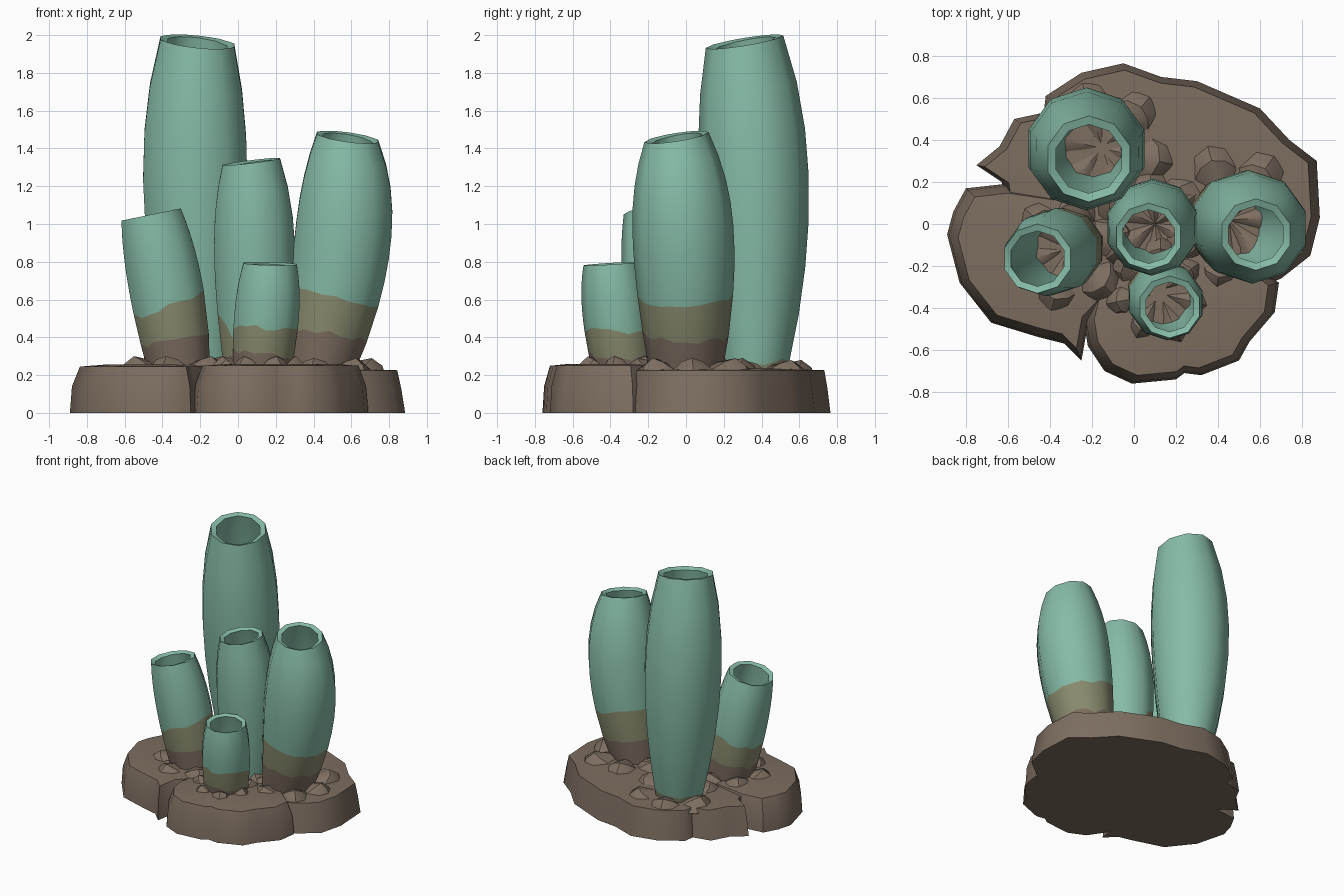
import bpy, bmesh, math, random
from mathutils import Vector

random.seed(4)
cube = bpy.data.objects.get("Cube")
if cube:
    bpy.data.objects.remove(cube)


def material(name, rgb):
    m = bpy.data.materials.new(name)
    m.use_nodes = True
    m.diffuse_color = (*rgb, 1)
    bsdf = m.node_tree.nodes["Principled BSDF"]
    bsdf.inputs["Base Color"].default_value = (*rgb, 1)
    bsdf.inputs["Roughness"].default_value = 0.9
    return m


TEAL = material("teal", (0.24, 0.50, 0.385))
OLIVE = material("olive", (0.255, 0.265, 0.16))
BROWN = material("rock brown", (0.205, 0.155, 0.117))


def finish(name, bm, mats, angle):
    bmesh.ops.recalc_face_normals(bm, faces=bm.faces)
    mesh = bpy.data.meshes.new(name)
    bm.to_mesh(mesh)
    bm.free()
    for m in mats:
        mesh.materials.append(m)
    ob = bpy.data.objects.new(name, mesh)
    bpy.context.collection.objects.link(ob)
    bpy.ops.object.select_all(action="DESELECT")
    ob.select_set(True)
    bpy.context.view_layer.objects.active = ob
    bpy.ops.object.shade_smooth_by_angle(angle=math.radians(angle))
    return ob


def bridge(bm, a, b, mat=0):
    n = len(a)
    for i in range(n):
        j = (i + 1) % n
        bm.faces.new((a[i], a[j], b[j], b[i])).material_index = mat


def fan(bm, ring, point):
    c = bm.verts.new(point)
    for i in range(len(ring)):
        bm.faces.new((ring[i], ring[(i + 1) % len(ring)], c))


# Hollow bulging tube with wavy colour bands near its foot
def tube(name, foot, mid, top, radii, height, tilt, brown, olive, widest=0.5):
    z0, cols = 0.2, 20
    foot, mid, top = Vector(foot), Vector(mid), Vector(top)
    r_foot, r_mid, r_top = radii

    def centre(t):
        return foot * (1 - t) * (1 - 2 * t) + mid * 4 * t * (1 - t) + top * t * (2 * t - 1)

    def radius(t):
        if t < widest:
            return r_mid - (r_mid - r_foot) * ((widest - t) / widest) ** 1.8
        return r_mid - (r_mid - r_top) * ((t - widest) / (1 - widest)) ** 2.3

    def edge(band, a):
        level, swing, facing = band
        return level + swing * math.cos(a - math.radians(facing)) + random.uniform(-.015, .015)

    bm = bmesh.new()
    outer = [[] for _ in range(10)]
    inner = [[] for _ in range(6)]
    for i in range(cols):
        a = math.tau * i / cols
        d = Vector((math.cos(a), math.sin(a)))
        facet = 1 if i % 2 else math.cos(math.tau / cols)
        z_top = height + r_top * d.dot(Vector(tilt))
        low = max(edge(brown, a), z0 + 0.01)
        high = max(edge(olive, a), low + 0.01)
        levels = [z0, low, high] + [high + (z_top - high) * k / 7 for k in range(1, 8)]
        for ring, z in zip(outer, levels):
            t = (z - z0) / (z_top - z0)
            p = centre(t) + d * radius(t) * facet
            ring.append(bm.verts.new((p.x, p.y, z)))
        for k, ring in enumerate(inner):
            t = 1 - k / 5
            p = centre(t) + d * (radius(t) - r_top * 0.2) * facet
            ring.append(bm.verts.new((p.x, p.y, z0 + (z_top - z0) * t - 0.012)))
    for k in range(9):
        bridge(bm, outer[k], outer[k + 1], (2, 1)[k] if k < 2 else 0)
    bridge(bm, outer[-1], inner[0])
    for k in range(5):
        bridge(bm, inner[k], inner[k + 1])
    finish(name, bm, (TEAL, OLIVE, BROWN), 45)


# Scalloped stone collar around a tube foot
def collar(name, centre, size, lobes, turn, height):
    bm = bmesh.new()
    n = lobes * 4
    rings = []
    bumps = [random.uniform(0.9, 1.1) for _ in range(lobes)]
    for scale, z in ((1.06, 0.19), (1.0, height - 0.04), (0.82, height), (0.5, height - 0.02)):
        ring = []
        for i in range(n):
            a = math.tau * i / n + turn
            bulge = 0.86 + 0.16 * abs(math.sin(math.pi * i / 4))
            r = size * scale * bulge * bumps[i // 4]
            lift = 0.03 * (bulge - 0.94) / 0.08 if z > 0.2 else 0
            ring.append(bm.verts.new((centre[0] + r * math.cos(a),
                                      centre[1] + r * math.sin(a), z + lift)))
        rings.append(ring)
    for a, b in zip(rings, rings[1:]):
        bridge(bm, a, b)
    fan(bm, rings[-1], (*centre, height - 0.02))
    finish(name, bm, (BROWN,), 35)


# Broad rock slab with steep rounded sides
def slab(name, centre, outline, height, shoulder):
    bm = bmesh.new()
    rings = []
    for scale, z in ((1, 0), (0.975, height * 0.55), (shoulder, height * 0.96), (0.6, height)):
        rings.append([bm.verts.new((centre[0] + (x - centre[0]) * scale,
                                    centre[1] + (y - centre[1]) * scale, z))
                      for x, y in outline])
    for a, b in zip(rings, rings[1:]):
        bridge(bm, a, b)
    fan(bm, rings[0], (*centre, 0))
    fan(bm, rings[-1], (*centre, height))
    finish(name, bm, (BROWN,), 50)


slab("back_rock", (0.05, 0.12), [
    (-.75, .28), (-.64, .37), (-.57, .5), (-.43, .53), (-.42, .61), (-.25, .72), (-.05, .765),
    (.13, .7), (.3, .68), (.6, .55), (.74, .4), (.87, .3), (.885, .03), (.84, -.15), (.7, -.26),
    (.2, -.45), (-.3, -.4), (-.6, 0), (-.63, .2)], 0.235, 0.95)
slab("left_rock", (-0.45, -0.17), [
    (-.62, .19), (-.8, .17), (-.86, .06), (-.89, -.05), (-.83, -.28), (-.68, -.47), (-.45, -.54),
    (-.33, -.57), (-.25, -.65), (-.22, -.48), (-.05, -.3), (-.1, 0), (-.35, .15)], 0.255, 0.88)
slab("front_rock", (0.22, -0.4), [
    (-.2, -.3), (-.24, -.46), (-.22, -.58), (-.14, -.7), (-.01, -.76), (.2, -.74), (.24, -.71),
    (.32, -.72), (.5, -.65), (.55, -.56), (.67, -.42), (.69, -.28), (.5, -.12), (.1, -.1)], 0.26, 0.89)

collar("tall_collar", (-0.15, 0.36), 0.34, 6, 0.3, 0.25)
collar("right_collar", (0.45, 0.02), 0.33, 7, 0.5, 0.26)
collar("middle_collar", (0.1, 0.0), 0.26, 6, 0.1, 0.26)
collar("left_collar", (-0.32, -0.12), 0.28, 6, 0.8, 0.27)
collar("front_collar", (0.12, -0.33), 0.25, 7, 0.2, 0.27)

tube("tall_tube", (-0.19, 0.36), (-0.225, 0.365), (-0.215, 0.31), (0.17, 0.29, 0.205),
     1.965, (-0.1, 0.16), (0.21, 0, 0), (0.25, 0.03, 90), 0.58)
tube("right_tube", (0.43, 0.0), (0.545, -0.01), (0.58, -0.05), (0.19, 0.268, 0.17),
     1.46, (-0.13, 0.15), (0.41, 0.03, 200), (0.62, 0.06, 180), 0.56)
tube("middle_tube", (0.09, 0.01), (0.09, -0.01), (0.07, -0.06), (0.17, 0.225, 0.16),
     1.33, (0.12, 0.05), (0.24, 0.08, 90), (0.36, 0.27, 150), 0.55)
tube("left_tube", (-0.31, -0.11), (-0.375, -0.13), (-0.46, -0.165), (0.17, 0.205, 0.165),
     1.05, (0.2, 0.0), (0.38, 0.03, 0), (0.58, 0.07, 10), 0.5)
tube("front_tube", (0.125, -0.33), (0.15, -0.365), (0.17, -0.395), (0.16, 0.18, 0.148),
     0.79, (-0.03, 0.06), (0.31, 0.02, 180), (0.445, 0.015, 200), 0.5)
